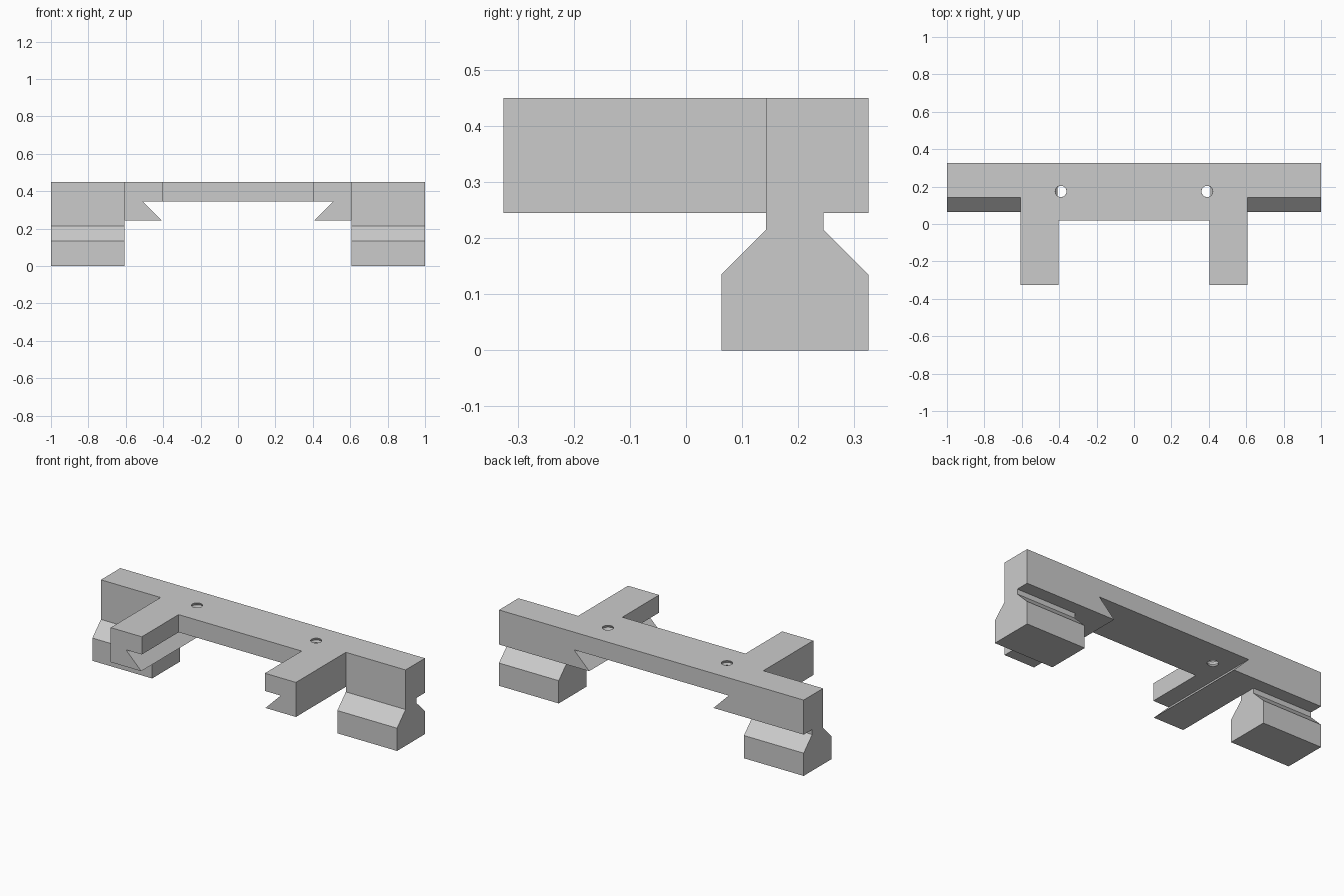
import bpy, bmesh, math

if "Cube" in bpy.data.objects:
    bpy.data.objects.remove(bpy.data.objects["Cube"])

grey = bpy.data.materials.new("plain grey")
grey.diffuse_color = (0.6, 0.6, 0.6, 1)
grey.use_nodes = True
grey.node_tree.nodes["Principled BSDF"].inputs["Base Color"].default_value = grey.diffuse_color


def finish(name, bm):
    bmesh.ops.recalc_face_normals(bm, faces=bm.faces)
    mesh = bpy.data.meshes.new(name)
    bm.to_mesh(mesh)
    bm.free()
    mesh.materials.append(grey)
    ob = bpy.data.objects.new(name, mesh)
    bpy.context.collection.objects.link(ob)
    return ob


def extrude(name, start, end):
    """Closed profile swept between two lists of matching points."""
    bm = bmesh.new()
    a = [bm.verts.new(p) for p in start]
    b = [bm.verts.new(p) for p in end]
    n = len(a)
    bm.faces.new(a)
    bm.faces.new(b[::-1])
    for i in range(n):
        j = (i + 1) % n
        bm.faces.new((a[i], b[i], b[j], a[j]))
    return finish(name, bm)


def along_y(name, pts, y0, y1):
    return extrude(name, [(x, y0, z) for x, z in pts], [(x, y1, z) for x, z in pts])


def along_x(name, pts, x0, x1):
    return extrude(name, [(x0, y, z) for y, z in pts], [(x1, y, z) for y, z in pts])


def threaded_cutter(name, cx, cy, z0, z1, r_min, r_max, turns, sides=24):
    """Ridged cylinder that leaves thread grooves in the hole."""
    bm = bmesh.new()
    rings = []
    for k in range(2 * turns + 1):
        r = r_max if k % 2 == 0 else r_min
        z = z0 + (z1 - z0) * k / (2 * turns)
        rings.append([bm.verts.new((cx + r * math.cos(2 * math.pi * i / sides),
                                    cy + r * math.sin(2 * math.pi * i / sides), z))
                      for i in range(sides)])
    for lo, hi in zip(rings, rings[1:]):
        for i in range(sides):
            j = (i + 1) % sides
            bm.faces.new((lo[i], lo[j], hi[j], hi[i]))
    bm.faces.new(rings[0][::-1])
    bm.faces.new(rings[-1])
    return finish(name, bm)


def combine(target, other, operation):
    mod = target.modifiers.new(operation.lower(), 'BOOLEAN')
    mod.operation = operation
    mod.solver = 'EXACT'
    mod.object = other
    bpy.context.view_layer.objects.active = target
    bpy.ops.object.modifier_apply(modifier=mod.name)
    bpy.data.objects.remove(other)


TOP, MID, LOW = 0.45, 0.345, 0.245
ARM_OUT, ARM_IN, BACK = 0.608, 0.404, 0.325

# Centre bridge with a dovetail channel underneath
half = [(ARM_OUT, TOP), (ARM_OUT, LOW), (0.408, LOW), (0.508, MID)]
bracket = along_y("bracket", half + [(-x, z) for x, z in half[::-1]], -BACK, BACK)

# Open space between the two front arms
gap = [(-ARM_IN, MID - 0.02), (ARM_IN, MID - 0.02), (ARM_IN, TOP + 0.1), (-ARM_IN, TOP + 0.1)]
combine(bracket, along_y("gap_cutter", gap, -0.5, 0.02), 'DIFFERENCE')

# End bars with flared rail feet
foot = [(BACK, TOP), (BACK, LOW), (0.245, LOW), (0.245, 0.215), (BACK, 0.135),
        (BACK, 0), (0.063, 0), (0.063, 0.135), (0.143, 0.215), (0.143, TOP)]
for s in (-1, 1):
    combine(bracket, along_x("rail_foot", foot, s * ARM_OUT, s * 1.0), 'UNION')

# Threaded screw holes
for s in (-1, 1):
    hole = threaded_cutter("hole_cutter", s * 0.391, 0.174, MID - 0.012, TOP + 0.012,
                           0.030, 0.036, 5)
    combine(bracket, hole, 'DIFFERENCE')
